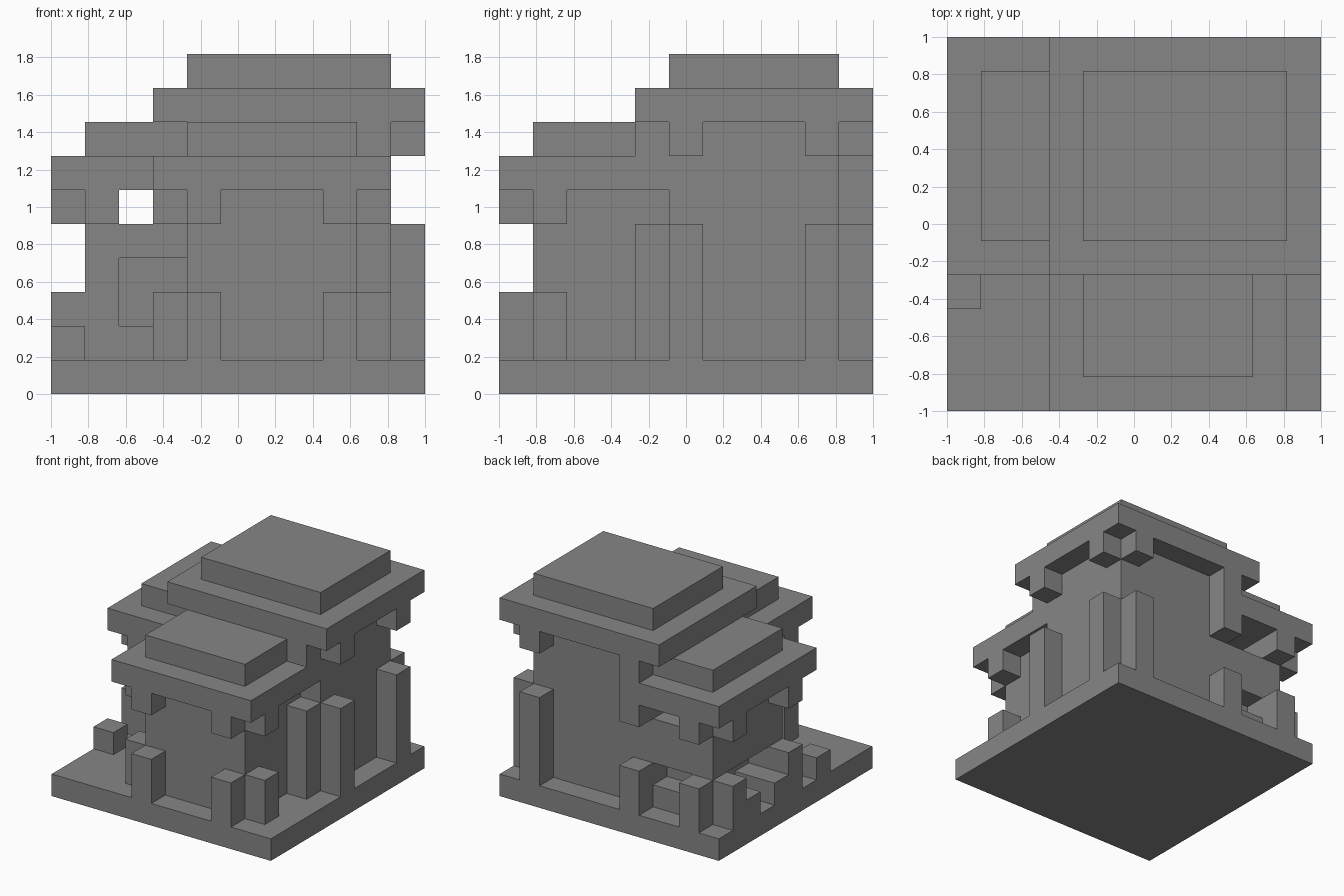
import bpy
import bmesh
from mathutils import Vector

cube = bpy.data.objects.get("Cube")
if cube:
    bpy.data.objects.remove(cube, do_unlink=True)

UNIT = 2 / 11

stone = bpy.data.materials.new("stone_grey")
stone.use_nodes = True
GREY = (0.24, 0.24, 0.24, 1)
stone.diffuse_color = GREY
stone.node_tree.nodes["Principled BSDF"].inputs["Base Color"].default_value = GREY


def box(x0, x1, y0, y1, z0, z1):
    """Set of grid cells filling a block."""
    return {(x, y, z) for x in range(x0, x1)
            for y in range(y0, y1) for z in range(z0, z1)}


def columns(spots, z0, z1):
    """One-cell-wide columns at the given grid spots."""
    cells = set()
    for x, y in spots:
        cells |= box(x, x + 1, y, y + 1, z0, z1)
    return cells


# Spots where columns and brackets stand around each block
annex_spots = [(4, 0), (8, 0), (3, 1), (9, 1)]
tower_spots = [(9, 4), (10, 5), (10, 9), (9, 10)]
wing_spots = [(0, 5), (0, 9), (1, 10), (4, 10)]

parts = {"base": box(0, 11, 0, 11, 0, 1)}

# Main tower with stepped roof
parts["tower_body"] = box(4, 10, 5, 10, 1, 8)
parts["tower_columns"] = columns(tower_spots, 1, 5)
parts["tower_brackets"] = columns(tower_spots + [(4, 10)], 7, 8)
parts["tower_roof"] = box(3, 11, 4, 11, 8, 9)
parts["tower_cap"] = box(4, 10, 5, 10, 9, 10)

# Front annex
parts["annex_body"] = box(4, 9, 1, 5, 1, 6)
parts["annex_columns"] = columns(annex_spots, 1, 3)
parts["annex_brackets"] = columns(annex_spots, 5, 6)
parts["annex_roof"] = box(3, 10, 0, 5, 6, 7)
parts["annex_cap"] = box(4, 9, 1, 5, 7, 8)

# Side wing with recessed windows, doorway and an open slot under the eaves
wing = box(1, 4, 5, 10, 1, 6)
wing -= box(2, 4, 5, 6, 2, 4)
wing -= box(2, 4, 9, 10, 2, 3)
wing -= box(1, 2, 6, 9, 2, 3) | box(1, 2, 7, 8, 1, 2)
wing -= box(2, 4, 5, 10, 5, 6)
parts["wing_body"] = wing
parts["wing_columns"] = columns(wing_spots, 1, 3)
parts["wing_brackets"] = columns(wing_spots + [(1, 4)], 5, 6)
parts["wing_roof"] = box(0, 5, 4, 11, 6, 7)
parts["wing_cap"] = box(1, 4, 5, 10, 7, 8)
parts["door_flanks"] = columns([(0, 6), (0, 8)], 1, 2)
parts["corner_block"] = columns([(0, 3)], 1, 2)

solid = set().union(*parts.values())
DIRECTIONS = [Vector(d) for d in
              ((1, 0, 0), (-1, 0, 0), (0, 1, 0), (0, -1, 0), (0, 0, 1), (0, 0, -1))]


def build(name, cells):
    """Mesh the outer skin of the cells and merge coplanar faces."""
    bm = bmesh.new()
    for cell in sorted(cells):
        centre = Vector(cell) + Vector((0.5, 0.5, 0.5))
        for d in DIRECTIONS:
            if tuple(int(c) for c in Vector(cell) + d) in solid:
                continue
            u = Vector((d.y, d.z, d.x)) * 0.5
            v = d.cross(u)
            mid = centre + d * 0.5 - Vector((5.5, 5.5, 0))
            corners = (mid - u - v, mid + u - v, mid + u + v, mid - u + v)
            bm.faces.new([bm.verts.new(c * UNIT) for c in corners])
    bmesh.ops.remove_doubles(bm, verts=bm.verts, dist=0.001)
    bmesh.ops.dissolve_limit(bm, angle_limit=0.01, verts=bm.verts, edges=bm.edges)
    mesh = bpy.data.meshes.new(name)
    bm.to_mesh(mesh)
    bm.free()
    mesh.materials.append(stone)
    bpy.context.collection.objects.link(bpy.data.objects.new(name, mesh))


claimed = set()
for part_name, part_cells in parts.items():
    build(part_name, part_cells - claimed)
    claimed |= part_cells
